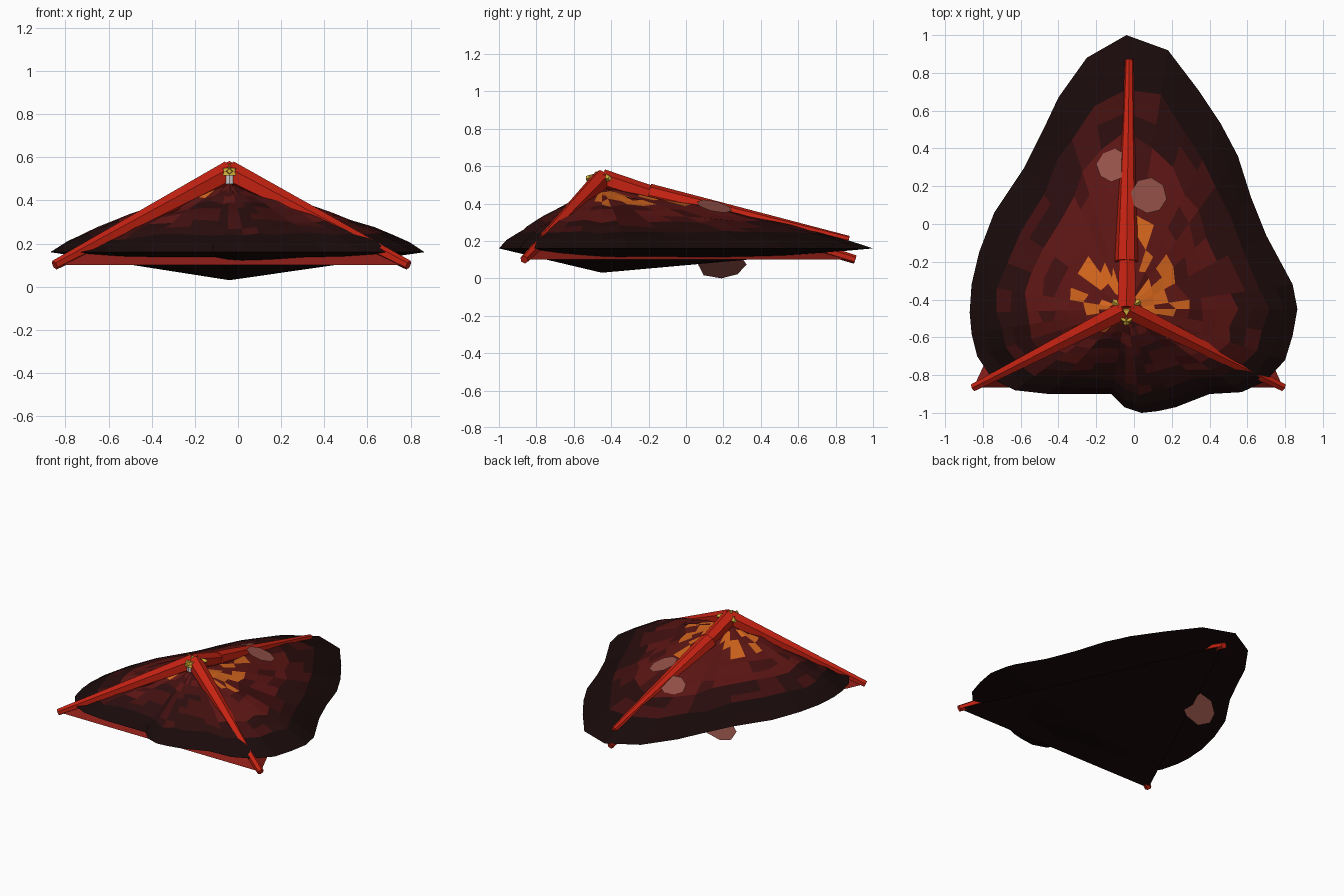
import bpy, bmesh, math, random
from mathutils import Vector

if "Cube" in bpy.data.objects:
    bpy.data.objects.remove(bpy.data.objects["Cube"])

random.seed(4)
CX, CY = -0.04, -0.45          # plan position of the peak


def material(name, rgb, alpha=1.0):
    m = bpy.data.materials.new(name)
    m.diffuse_color = (*rgb, alpha)
    m.use_nodes = True
    m.node_tree.nodes["Principled BSDF"].inputs["Base Color"].default_value = m.diffuse_color
    return m


CHAR = material("charred", (0.010, 0.003, 0.003))
SOOT = material("soot", (0.024, 0.004, 0.004))
MAROON = material("maroon", (0.055, 0.005, 0.005))
DEEP = material("deep_red", (0.11, 0.008, 0.007))
ORANGE = material("orange", (0.65, 0.13, 0.012))
POLE = material("pole_red", (0.56, 0.016, 0.006))
CLOTH = material("cloth_red", (0.25, 0.012, 0.008))
GOLD = material("gold", (0.65, 0.42, 0.04))
PINK = material("pale_flake", (0.30, 0.085, 0.065))


def finish(name, bm, *mats):
    bmesh.ops.recalc_face_normals(bm, faces=bm.faces)
    me = bpy.data.meshes.new(name)
    bm.to_mesh(me)
    bm.free()
    for m in mats:
        me.materials.append(m)
    ob = bpy.data.objects.new(name, me)
    bpy.context.collection.objects.link(ob)
    return ob


def rod(name, a, b, r1, r2, mat, sides=6):
    """Tapered flat-sided rod from a to b."""
    a, b = Vector(a), Vector(b)
    bm = bmesh.new()
    bmesh.ops.create_cone(bm, cap_ends=True, segments=sides, radius1=r1,
                          radius2=r2, depth=(b - a).length)
    ob = finish(name, bm, *([mat] if mat else []))
    ob.location = (a + b) / 2
    ob.rotation_euler = (b - a).to_track_quat('Z', 'Y').to_euler()
    return ob


def flake(name, centre, normal, radius, stretch=1.0):
    """Thin irregular plate."""
    bm = bmesh.new()
    bmesh.ops.create_circle(bm, cap_ends=True, segments=8, radius=radius)
    for v in bm.verts:
        v.co *= random.uniform(0.86, 1.0)
        v.co.y *= stretch
    ob = finish(name, bm, PINK)
    ob.location = centre
    ob.rotation_euler = Vector(normal).to_track_quat('Z', 'Y').to_euler()
    return ob


# Mound: irregular outline drawn up to the peak and down to a shallow keel
RIM = [(-.04, 1), (.18, .92), (.34, .71), (.46, .53), (.55, .36), (.62, .14),
       (.70, -.06), (.84, -.32), (.865, -.45), (.84, -.59), (.80, -.72),
       (.70, -.83), (.57, -.89), (.40, -.90), (.22, -.97), (.13, -.99),
       (.04, -1), (-.05, -.97), (-.12, -.90), (-.30, -.90), (-.45, -.90),
       (-.63, -.88), (-.75, -.82), (-.83, -.70), (-.86, -.58), (-.87, -.47),
       (-.86, -.32), (-.82, -.15), (-.74, .06), (-.58, .30), (-.48, .50),
       (-.40, .67), (-.25, .88)]
RINGS = 11
n = len(RIM)
bm = bmesh.new()
levels = []
for k in range(RINGS):
    ring = []
    for i, (x, y) in enumerate(RIM):
        t = 1 - k / RINGS
        if 0 < k:
            t += random.uniform(-0.02, 0.02)
        z = 0.16 + 0.33 * max(0, 1 - t) ** 0.8
        if k:
            z += random.uniform(-0.006, 0.006)
            z -= 0.035 * math.exp(-((i - 22) / 1.3) ** 2) * (0.3 < t < 0.98)
        ring.append(bm.verts.new((CX + (x - CX) * t, CY + (y - CY) * t, z)))
    levels.append(ring)
top = bm.verts.new((CX, CY, 0.49))
keel = bm.verts.new((CX, CY, 0.03))
for i in range(n):
    j = (i + 1) % n
    front = 12 <= i <= 19
    for k in range(RINGS - 1):
        f = bm.faces.new((levels[k][i], levels[k][j],
                          levels[k + 1][j], levels[k + 1][i]))
        t = 1 - (k + 0.5) / RINGS
        if t > 0.82:
            f.material_index = 0
        elif t > 0.62:
            f.material_index = random.choice((1, 1, 2))
        elif t > 0.32:
            f.material_index = random.choice((1, 2, 2) if front else (2, 3, 3))
        else:
            f.material_index = random.choice((2, 3, 2) if front else (3, 3, 4))
    bm.faces.new((levels[-1][i], levels[-1][j], top)).material_index = 3
    bm.faces.new((levels[0][j], levels[0][i], keel)).material_index = 0
finish("mound", bm, CHAR, SOOT, MAROON, DEEP, ORANGE)

# Three-sided cloth pyramid under the mound
FEET = {"left": (-0.85, -0.865, 0.10), "right": (0.79, -0.865, 0.10),
        "back": (-0.02, 0.905, 0.10)}
bm = bmesh.new()
base = [bm.verts.new(p) for p in FEET.values()]
peak = bm.verts.new((CX, CY, 0.47))
for i in range(3):
    bm.faces.new((base[i], base[(i + 1) % 3], peak))
bm.faces.new(base[::-1]).material_index = 1
finish("cloth_pyramid", bm, CLOTH, CHAR)

# Corner poles, with a tapered ridge cap lying along the back one
for side, foot in FEET.items():
    rod(side + "_pole", foot, (CX, CY, 0.53), 0.023, 0.055, POLE)
rod("back_ridge_cap", (-0.025, 0.87, 0.205), (CX, -0.2, 0.445),
    0.022, 0.062, POLE, 8)

# Peak fitting: grey pin with a ring of gold points
rod("peak_pin", (CX, CY - 0.035, 0.475), (CX, CY - 0.035, 0.53), 0.03, 0.03, None, 10)
rod("peak_collar", (CX, CY - 0.035, 0.515), (CX, CY - 0.035, 0.55), 0.045, 0.035, GOLD, 8)
rod("peak_cap", (CX, CY - 0.015, 0.53), (CX, CY - 0.015, 0.57), 0.045, 0.02, GOLD, 3)
for k in range(3):
    a = math.radians(-90 + 120 * k)
    d = Vector((math.cos(a), math.sin(a), 0))
    c = Vector((CX, CY, 0.535))
    rod("gold_point_%d" % (k + 1), c + d * 0.02, c + d * 0.085, 0.03, 0.012, GOLD, 4)

# Pale flakes on the back slope, and one hanging below the left side
flake("flake_upper_left", (-0.11, 0.31, 0.345), (-0.25, 0.3, 1), 0.095)
flake("flake_upper_right", (0.08, 0.15, 0.385), (0.3, 0.22, 1), 0.11)
hang = flake("flake_hanging", (-0.40, 0.19, 0.08), (-0.6, 0, 0.8), 0.14)
bpy.context.view_layer.update()
hang.location.z -= min((hang.matrix_world @ v.co).z for v in hang.data.vertices)
